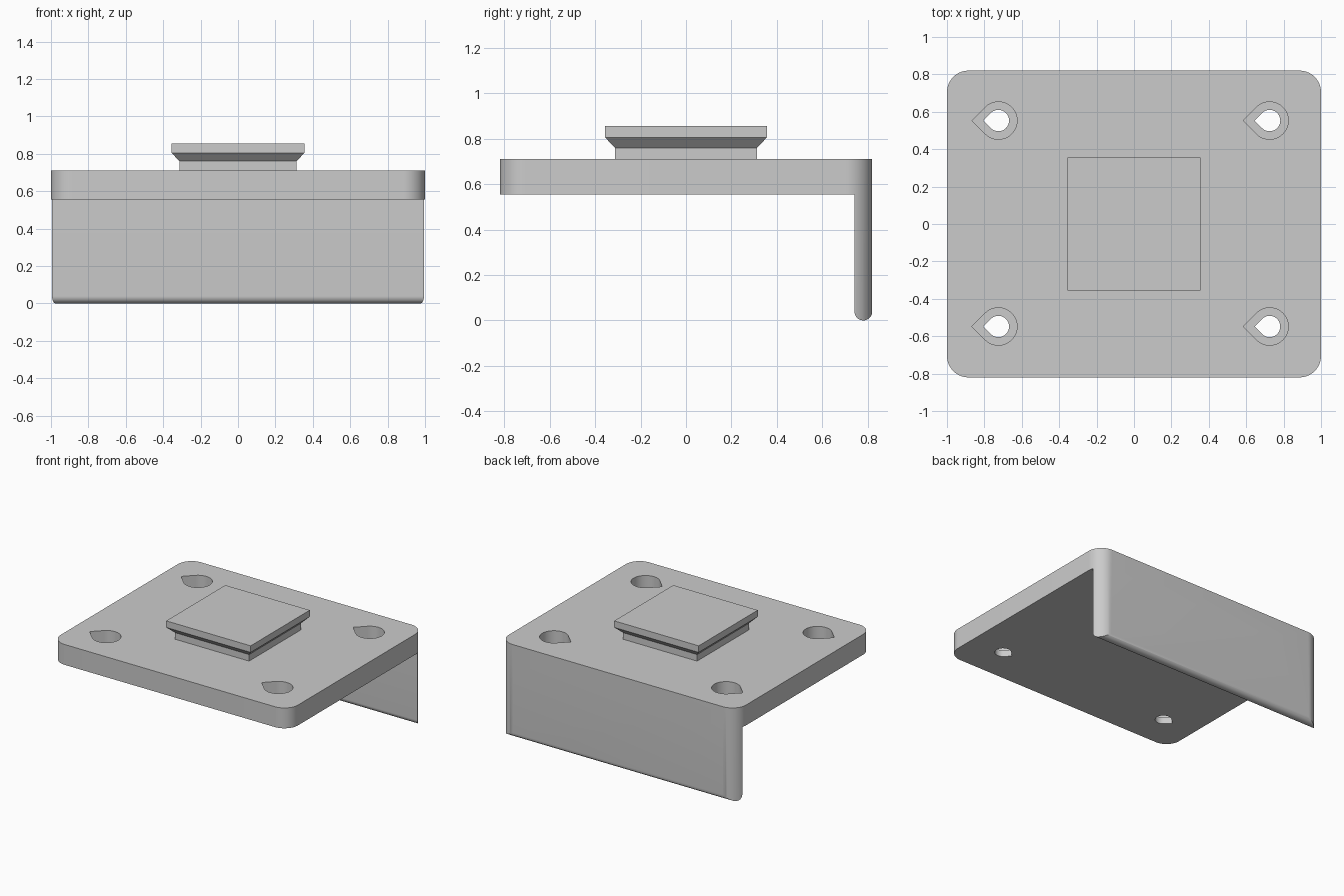
import bpy, bmesh, math

if "Cube" in bpy.data.objects:
    bpy.data.objects.remove(bpy.data.objects["Cube"], do_unlink=True)

HALF_X, HALF_Y, TOP, UNDER = 1.0, 0.82, 0.71, 0.555
CORNER, WALL = 0.115, 0.078

grey = bpy.data.materials.new("plain grey")
grey.use_nodes = True
grey.diffuse_color = (0.6, 0.6, 0.6, 1)
grey.node_tree.nodes["Principled BSDF"].inputs["Base Color"].default_value = (0.6, 0.6, 0.6, 1)


def arc(cx, cy, r, start, end, steps):
    return [(cx + r * math.cos(math.radians(start + (end - start) * i / steps)),
             cy + r * math.sin(math.radians(start + (end - start) * i / steps)))
            for i in range(steps + 1)]


def prism(name, outline, low, high, axis="z"):
    """Extrude a closed outline along z (xy outline) or x (yz outline)."""
    bm = bmesh.new()
    place = (lambda a, b, h: (a, b, h)) if axis == "z" else (lambda a, b, h: (h, a, b))
    rings = [[bm.verts.new(place(a, b, h)) for a, b in outline] for h in (low, high)]
    for ring in rings:
        bm.faces.new(ring)
    n = len(outline)
    for i in range(n):
        j = (i + 1) % n
        bm.faces.new((rings[0][i], rings[0][j], rings[1][j], rings[1][i]))
    return finish(name, bm)


def finish(name, bm):
    bmesh.ops.recalc_face_normals(bm, faces=bm.faces)
    mesh = bpy.data.meshes.new(name)
    bm.to_mesh(mesh)
    bm.free()
    obj = bpy.data.objects.new(name, mesh)
    bpy.context.collection.objects.link(obj)
    mesh.materials.append(grey)
    return obj


def boolean(target, tool, operation):
    mod = target.modifiers.new(tool.name, "BOOLEAN")
    mod.operation, mod.object, mod.solver = operation, tool, "EXACT"
    bpy.context.view_layer.objects.active = target
    bpy.ops.object.modifier_apply(modifier=mod.name)
    bpy.data.objects.remove(tool, do_unlink=True)


# Rounded rectangular body, trimmed to an L section with a round lower lip
ix, iy = HALF_X - CORNER, HALF_Y - CORNER
outline = []
for sx, sy, start in ((1, 1, 0), (-1, 1, 90), (-1, -1, 180), (1, -1, 270)):
    outline += arc(sx * ix, sy * iy, CORNER, start, start + 90, 16)
bracket = prism("bracket_plate", outline, -0.1, TOP)

r = WALL / 2
section = [(-1, UNDER), (HALF_Y - WALL, UNDER)]
section += arc(HALF_Y - r, r, r, 180, 360, 20)
section += [(HALF_Y, UNDER), (HALF_Y + 0.1, UNDER), (HALF_Y + 0.1, 1), (-1, 1)]
boolean(bracket, prism("section_cutter", section, -1.2, 1.2, "x"), "INTERSECT")


# Four teardrop screw holes with counterbores, points facing -x
def teardrop(cx, cy, radius):
    return arc(cx, cy, radius, -135, 135, 36) + [(cx - radius * math.sqrt(2), cy)]


for x in (-0.725, 0.725):
    for y in (-0.548, 0.553):
        boolean(bracket, prism("counterbore", teardrop(x, y, 0.1), 0.605, 0.8), "DIFFERENCE")
        boolean(bracket, prism("screw_hole", teardrop(x, y, 0.057), 0.5, 0.8), "DIFFERENCE")

bpy.ops.object.select_all(action="DESELECT")
bracket.select_set(True)
bpy.context.view_layer.objects.active = bracket
bpy.ops.object.shade_smooth_by_angle(angle=math.radians(30))

# Square mounting stud: neck, flared underside, flat cap
bm = bmesh.new()
rings = []
for half, z in ((0.312, TOP), (0.312, 0.76), (0.356, 0.805), (0.356, 0.855)):
    rings.append([bm.verts.new((sx * half, sy * half, z))
                  for sx, sy in ((1, 1), (-1, 1), (-1, -1), (1, -1))])
for a, b in zip(rings, rings[1:]):
    for i in range(4):
        bm.faces.new((a[i], a[(i + 1) % 4], b[(i + 1) % 4], b[i]))
bm.faces.new(rings[0])
bm.faces.new(rings[-1])
finish("mounting_stud", bm)
